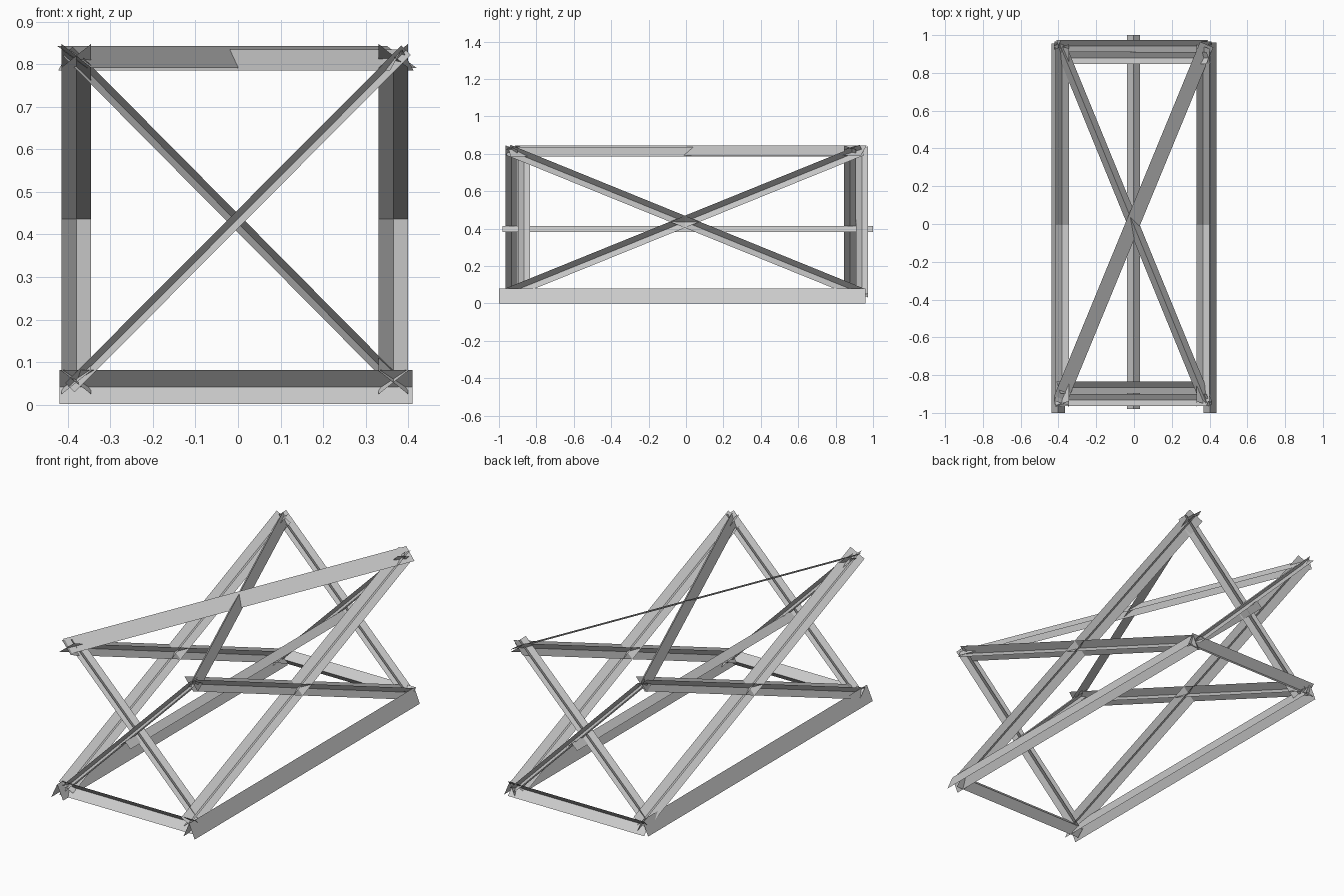
import bpy
from mathutils import Vector

if "Cube" in bpy.data.objects:
    bpy.data.objects.remove(bpy.data.objects["Cube"])


def bar(name, p, q, apex, width=0.067, height=0.033, cross=False):
    """Thin bent angle iron from p to q, ridge towards apex; cross=True gives an X section."""
    p, q = Vector(p), Vector(q)
    d = (q - p).normalized()
    a = Vector(apex)
    a = (a - d * a.dot(d)).normalized()
    s = d.cross(a) * (width / 2)
    a *= height / 2
    if cross:
        prof, legs = [-s - a, s + a, -s + a, s - a], [(0, 1), (2, 3)]
    else:
        prof, legs = [-s - a, a, s - a], [(0, 1), (1, 2)]
    n = len(prof)
    make(name, [e + o for e in (p, q) for o in prof], [(i, j, j + n, i + n) for i, j in legs])


def make(name, verts, faces):
    me = bpy.data.meshes.new(name)
    me.from_pydata([tuple(v) for v in verts], [], faces)
    ob = bpy.data.objects.new(name, me)
    bpy.context.collection.objects.link(ob)


UP = (0, 0, 1)

# Bottom frame: long rails and cross rails
bar("bottom_rail_left", (-0.402, -1.0, 0.04), (-0.402, 0.955, 0.04), UP, 0.072, 0.08)
bar("bottom_rail_right", (0.402, -1.0, 0.04), (0.402, 0.96, 0.04), UP, 0.068, 0.08)
bar("bottom_rail_front", (-0.42, -0.935, 0.041), (0.41, -0.935, 0.041), (0, 1, 0), 0.08, 0.04)
bar("bottom_rail_back", (-0.42, 0.945, 0.041), (0.41, 0.945, 0.041), (0, -1, 0), 0.08, 0.04)

# Crossed braces on the front and back ends
for name, y_rise, y_fall in (("front", -0.932, -0.866), ("back", 0.878, 0.942)):
    bar(name + "_brace_rising", (-0.395, y_rise, 0.04), (0.395, y_rise, 0.833), UP, 0.064, 0.031, True)
    bar(name + "_brace_falling", (-0.4, y_fall, 0.83), (0.38, y_fall, 0.043), UP, 0.064, 0.031, True)

# Crossed braces on the long sides
for name, x in (("left", -0.38), ("right", 0.365)):
    bar(name + "_brace_rising", (x, -0.955, 0.052), (x, 0.94, 0.82), UP, 0.07, 0.06, True)
    bar(name + "_brace_falling", (x, -0.95, 0.82), (x, 0.94, 0.052), UP, 0.07, 0.06, True)

# Crossed braces on top: one angle iron, one tilted flat strip
bar("top_brace_angle", (0.385, -0.95, 0.81), (-0.395, 0.955, 0.81), UP, 0.06, 0.05)
a, b = Vector((-0.39, -0.93, 0.817)), Vector((0.385, 0.95, 0.817))
side = (b - a).normalized().cross(Vector(UP)) * 0.038 - Vector((0, 0, 0.026))
make("top_brace_strip", [a - side, a + side, b + side, b - side], [(0, 1, 2, 3)])

# Ridge rail through the crossings
bar("centre_rail", (-0.003, -0.98, 0.398), (-0.003, 1.0, 0.398), UP)
